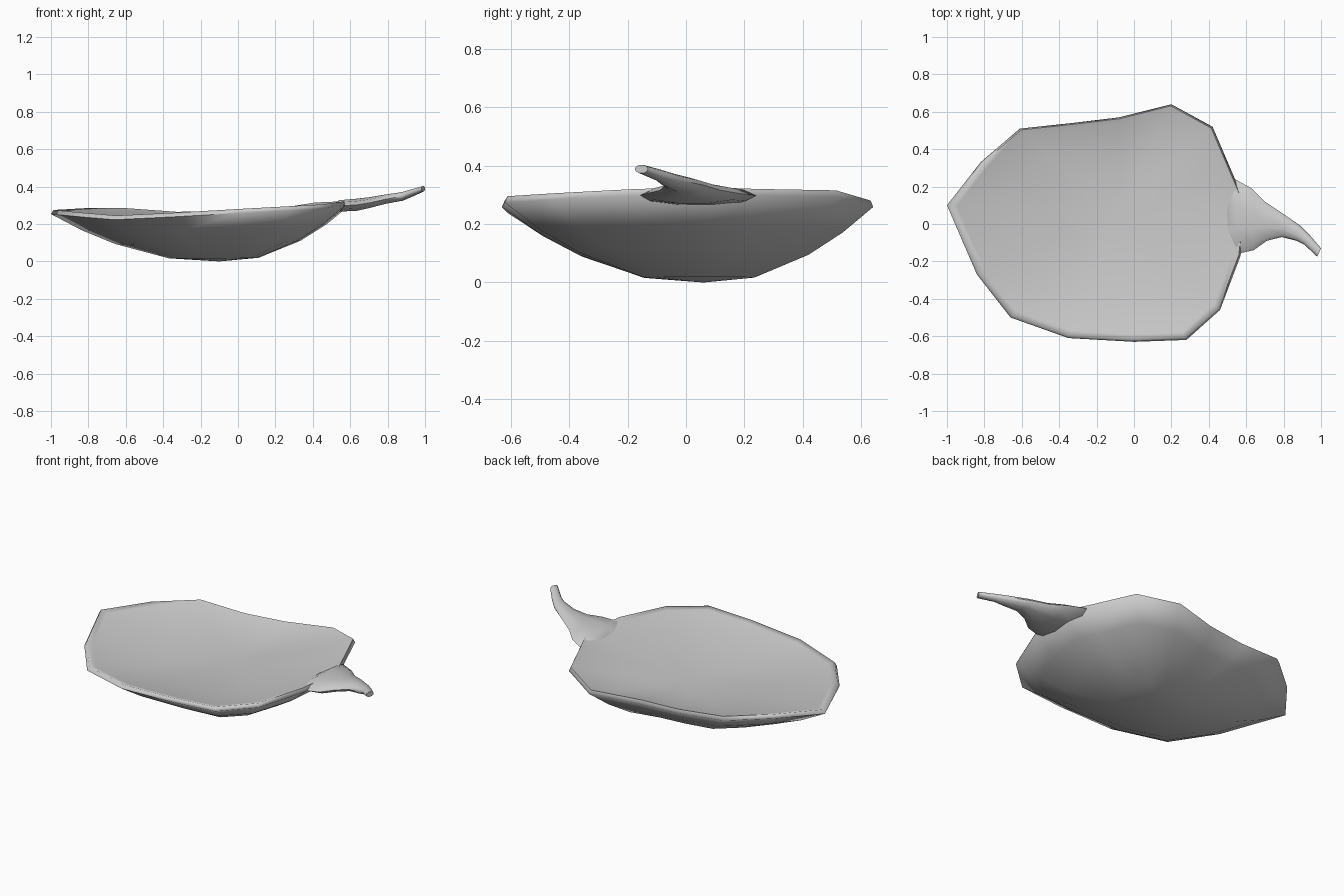
import bpy, bmesh, math
from mathutils import Vector

if "Cube" in bpy.data.objects:
    bpy.data.objects.remove(bpy.data.objects["Cube"])


def finish(name, bm, angle):
    bmesh.ops.recalc_face_normals(bm, faces=bm.faces)
    mesh = bpy.data.meshes.new(name)
    bm.to_mesh(mesh)
    bm.free()
    ob = bpy.data.objects.new(name, mesh)
    bpy.context.collection.objects.link(ob)
    bpy.ops.object.select_all(action='DESELECT')
    ob.select_set(True)
    bpy.context.view_layer.objects.active = ob
    bpy.ops.object.shade_smooth_by_angle(angle=math.radians(angle))
    return ob


def bridge(bm, a, b):
    n = len(a)
    for i in range(n):
        j = (i + 1) % n
        bm.faces.new((a[i], a[j], b[j], b[i]))


# Leaf-shaped dish: irregular rim outline, scaled towards the lowest point
rim = [(-1, .10, .275), (-.84, -.27, .26), (-.66, -.50, .245), (-.35, -.61, .26),
       (0, -.63, .28), (.28, -.62, .295), (.46, -.46, .305), (.57, -.17, .32),
       (.60, .10, .325), (.54, .24, .32), (.42, .52, .315), (.20, .64, .28),
       (-.08, .57, .27), (-.33, .54, .265), (-.61, .51, .285), (-.82, .33, .285)]
cx, cy = -.10, .06
bm = bmesh.new()


def ring(f, height):
    return [bm.verts.new((cx + (x - cx) * f, cy + (y - cy) * f, height(z)))
            for x, y, z in rim]


def top_height(f):
    # shallow hollow, blending the rim heights to one level at the middle
    return lambda z: .285 + (z - .285) * f - .075 * (1 - f * f)


rings = [ring(f, lambda z, g=g: z * g)
         for f, g in [(.3, .06), (.62, .34), (.82, .61)]]
rings.append(ring(1, lambda z: z - .022))
rings.append(ring(.985, lambda z: z))
rings += [ring(f, top_height(f)) for f in (.94, .7, .4)]
for a, b in zip(rings, rings[1:]):
    bridge(bm, a, b)
for loop, z in ((rings[0], 0), (rings[-1], .21)):
    c = bm.verts.new((cx, cy, z))
    for i in range(len(loop)):
        bm.faces.new((loop[i], loop[(i + 1) % len(loop)], c))
finish("leaf_dish", bm, 80)

# Stem: flared at the dish, tapering and rising to the tip
# (back edge x, y, front edge x, y, middle z, half height)
sections = [(.47, .15, .47, -.12, .265, .02), (.54, .24, .55, -.16, .297, .032),
            (.63, .19, .64, -.14, .303, .034), (.70, .12, .71, -.09, .315, .03),
            (.79, .06, .79, -.07, .333, .026), (.89, -.01, .87, -.09, .348, .024),
            (.94, -.06, .91, -.11, .364, .02), (1, -.13, .98, -.175, .388, .015)]
bm = bmesh.new()
loops = []
for bx, by, fx, fy, z, h in sections:
    a, b = Vector((bx, by, z)), Vector((fx, fy, z))
    mid, half = (a + b) / 2, (a - b) / 2
    loops.append([bm.verts.new(mid + half * math.cos(t) + Vector((0, 0, h * math.sin(t))))
                  for t in (math.tau * k / 10 for k in range(10))])
for a, b in zip(loops, loops[1:]):
    bridge(bm, a, b)
bm.faces.new(loops[0])
bm.faces.new(loops[-1])
finish("stem", bm, 60)
